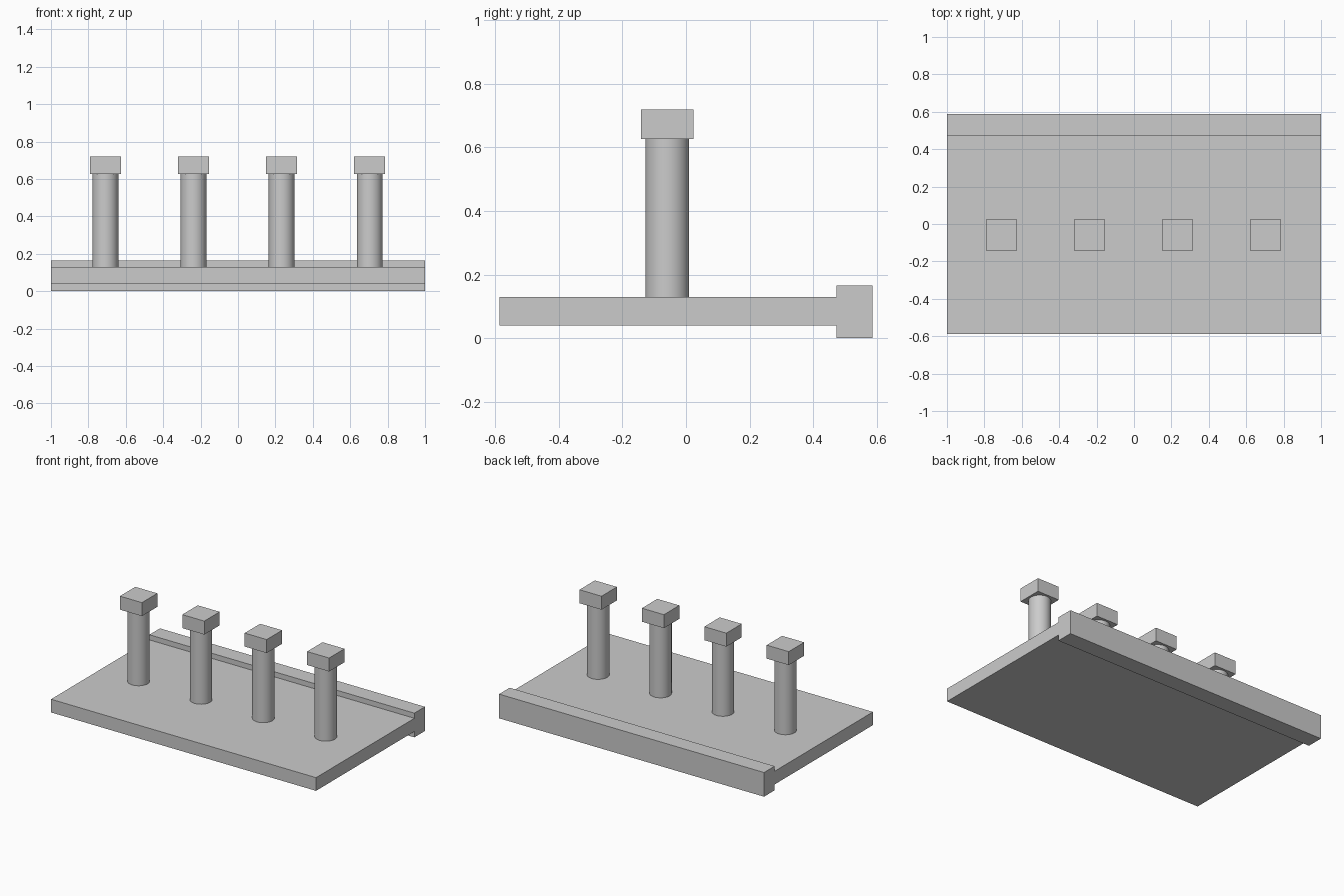
import bpy
import math

cube = bpy.data.objects.get("Cube")
if cube:
    bpy.data.objects.remove(cube, do_unlink=True)

# Single plain grey
grey = bpy.data.materials.new("plain_grey")
grey.use_nodes = True
colour = (0.6, 0.6, 0.6, 1)
grey.diffuse_color = colour
grey.node_tree.nodes["Principled BSDF"].inputs["Base Color"].default_value = colour


def box(name, low, high):
    """Box spanning two opposite corners."""
    centre = [(a + b) / 2 for a, b in zip(low, high)]
    bpy.ops.mesh.primitive_cube_add(size=1, location=centre)
    ob = bpy.context.object
    ob.name = name
    ob.scale = [b - a for a, b in zip(low, high)]
    bpy.ops.object.transform_apply(location=False, rotation=False, scale=True)
    ob.data.materials.append(grey)
    return ob


def post(name, x, y, radius, z0, z1):
    """Round upright with smooth sides and sharp rims."""
    bpy.ops.mesh.primitive_cylinder_add(vertices=48, radius=radius, depth=z1 - z0,
                                        location=(x, y, (z0 + z1) / 2))
    ob = bpy.context.object
    ob.name = name
    ob.data.materials.append(grey)
    bpy.ops.object.shade_smooth_by_angle(angle=math.radians(30))
    return ob


# Base: slab and thicker rear rail
back, rail_front = 0.587, 0.473
slab_bottom, slab_top = 0.04, 0.13
box("base_slab", (-1, -back, slab_bottom), (1, rail_front, slab_top))
box("rear_rail", (-1, rail_front, 0), (1, back, 0.165))

# Row of four round posts with square caps
post_y, first_x, spacing = -0.059, -0.709, 0.471
cap_bottom, cap_top, cap_half = 0.627, 0.719, 0.083
for i in range(4):
    x = first_x + i * spacing
    post(f"post_{i + 1}", x, post_y, 0.069, slab_top, cap_bottom)
    box(f"post_cap_{i + 1}", (x - cap_half, post_y - cap_half, cap_bottom),
        (x + cap_half, post_y + cap_half, cap_top))
